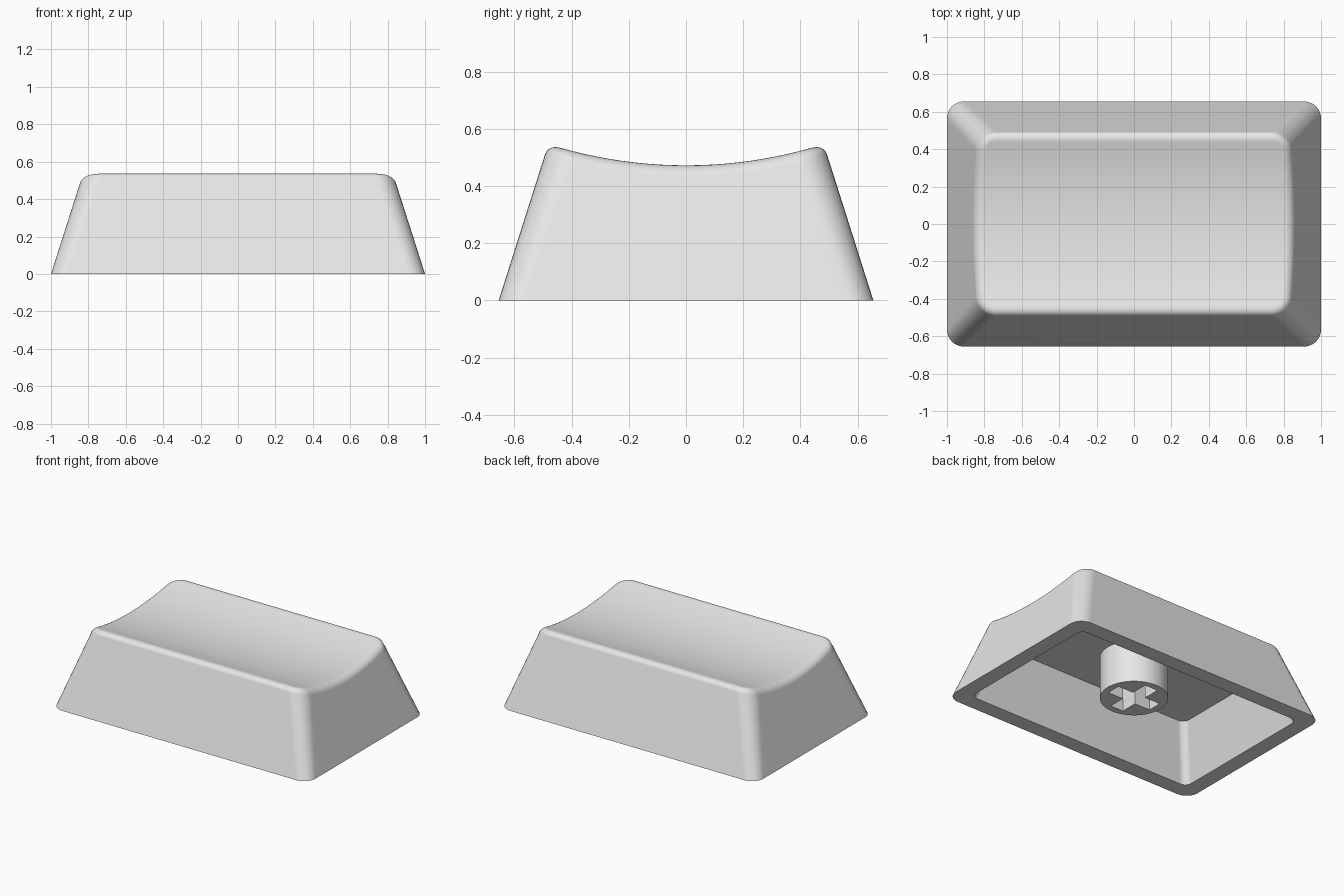
import bpy, bmesh, math

if "Cube" in bpy.data.objects:
    bpy.data.objects.remove(bpy.data.objects["Cube"])

SLOPE = 0.32            # inward lean of the walls per unit of height
FILLET = 0.055          # rounding of the top rim
DISH_R, DISH_Z = 1.6, 0.472

grey = bpy.data.materials.new("light grey plastic")
grey.diffuse_color = (0.8, 0.8, 0.8, 1)
grey.use_nodes = True
grey.node_tree.nodes["Principled BSDF"].inputs["Base Color"].default_value = grey.diffuse_color

# Half outline: (position along the side, corner angle), front right to back right
CORNER, ROWS = 8, 18
outline = [(-1, -math.pi / 2 * (1 - i / CORNER)) for i in range(CORNER + 1)]
outline += [(-1 + 2 * i / ROWS, 0) for i in range(1, ROWS)]
outline += [(1, math.pi / 2 * i / CORNER) for i in range(CORNER + 1)]


def dish(y):
    return DISH_Z + DISH_R - math.sqrt(DISH_R ** 2 - y * y)


def point(s, a, hx, hy, r):
    return hx - r + r * math.cos(a), s * (hy - r) + r * math.sin(a)


def flat_half(z, hx, hy, r):
    return [(*point(s, a, hx - SLOPE * z, hy - SLOPE * z, r), z) for s, a in outline]


def rim_half(phi):
    """One row of the rounded rim, following the dished top."""
    e = FILLET * (math.cos(phi) - 0.727)
    drop = FILLET * (1 - math.sin(phi))
    pts = []
    for s, a in outline:
        z = 0.53
        for _ in range(12):
            z = dish(point(s, a, 1 - SLOPE * z, 0.655 - SLOPE * z, 0.09)[1])
        x, y = point(s, a, 1 - SLOPE * z + e, 0.655 - SLOPE * z + e, 0.09 + e)
        pts.append((x, y, dish(y) - drop))
    return pts


def finish(name, bm):
    bmesh.ops.recalc_face_normals(bm, faces=bm.faces)
    me = bpy.data.meshes.new(name)
    bm.to_mesh(me)
    bm.free()
    me.materials.append(grey)
    ob = bpy.data.objects.new(name, me)
    bpy.context.collection.objects.link(ob)
    return ob


def smooth(ob):
    bpy.ops.object.select_all(action='DESELECT')
    ob.select_set(True)
    bpy.context.view_layer.objects.active = ob
    bpy.ops.object.shade_smooth_by_angle(angle=math.radians(30))


# Hollow shell: cavity ceiling, cavity wall, bottom rim, outer wall, rounded rim, dished top
halves = [flat_half(0.37, 0.89, 0.545, 0.05), flat_half(0, 0.89, 0.545, 0.05),
          flat_half(0, 1, 0.655, 0.09)]
halves += [rim_half(math.radians(18 + 12 * i)) for i in range(7)]
bm = bmesh.new()
rings = []
for half in halves:
    full = half + [(-x, y, z) for x, y, z in reversed(half)]
    rings.append([bm.verts.new(p) for p in full])
n = len(rings[0])
for lo, hi in zip(rings, rings[1:]):
    for i in range(n):
        j = (i + 1) % n
        bm.faces.new((lo[i], lo[j], hi[j], hi[i]))
bm.faces.new(rings[0])
top = rings[-1]
for i in range(n // 2 - 1):          # strips across the dish
    bm.faces.new((top[i], top[i + 1], top[n - 2 - i], top[n - 1 - i]))
shell = finish("keycap_shell", bm)
smooth(shell)
wn = shell.modifiers.new("even_normals", 'WEIGHTED_NORMAL')
wn.keep_sharp = True

# Mounting stem under the ceiling
bm = bmesh.new()
bmesh.ops.create_cone(bm, cap_ends=True, segments=48, radius1=0.217, radius2=0.217, depth=0.305)
bmesh.ops.translate(bm, verts=bm.verts, vec=(0, 0, 0.075 + 0.305 / 2))
stem = finish("mounting_stem", bm)

# Cross-shaped socket cut into the stem
bm = bmesh.new()
w, l = 0.05, 0.17
cross = [(w, -l), (w, -w), (l, -w), (l, w), (w, w), (w, l),
         (-w, l), (-w, w), (-l, w), (-l, -w), (-w, -w), (-w, -l)]
base = bm.faces.new([bm.verts.new((x, y, 0.0)) for x, y in cross])
up = bmesh.ops.extrude_face_region(bm, geom=[base])["geom"]
bmesh.ops.translate(bm, verts=[v for v in up if isinstance(v, bmesh.types.BMVert)], vec=(0, 0, 0.37))
cutter = finish("socket_cutter", bm)
cutter.hide_render = True
cutter.hide_set(True)
cut = stem.modifiers.new("socket", 'BOOLEAN')
cut.operation = 'DIFFERENCE'
cut.solver = 'EXACT'
cut.object = cutter
bpy.context.view_layer.objects.active = stem
bpy.ops.object.modifier_apply(modifier="socket")
smooth(stem)
